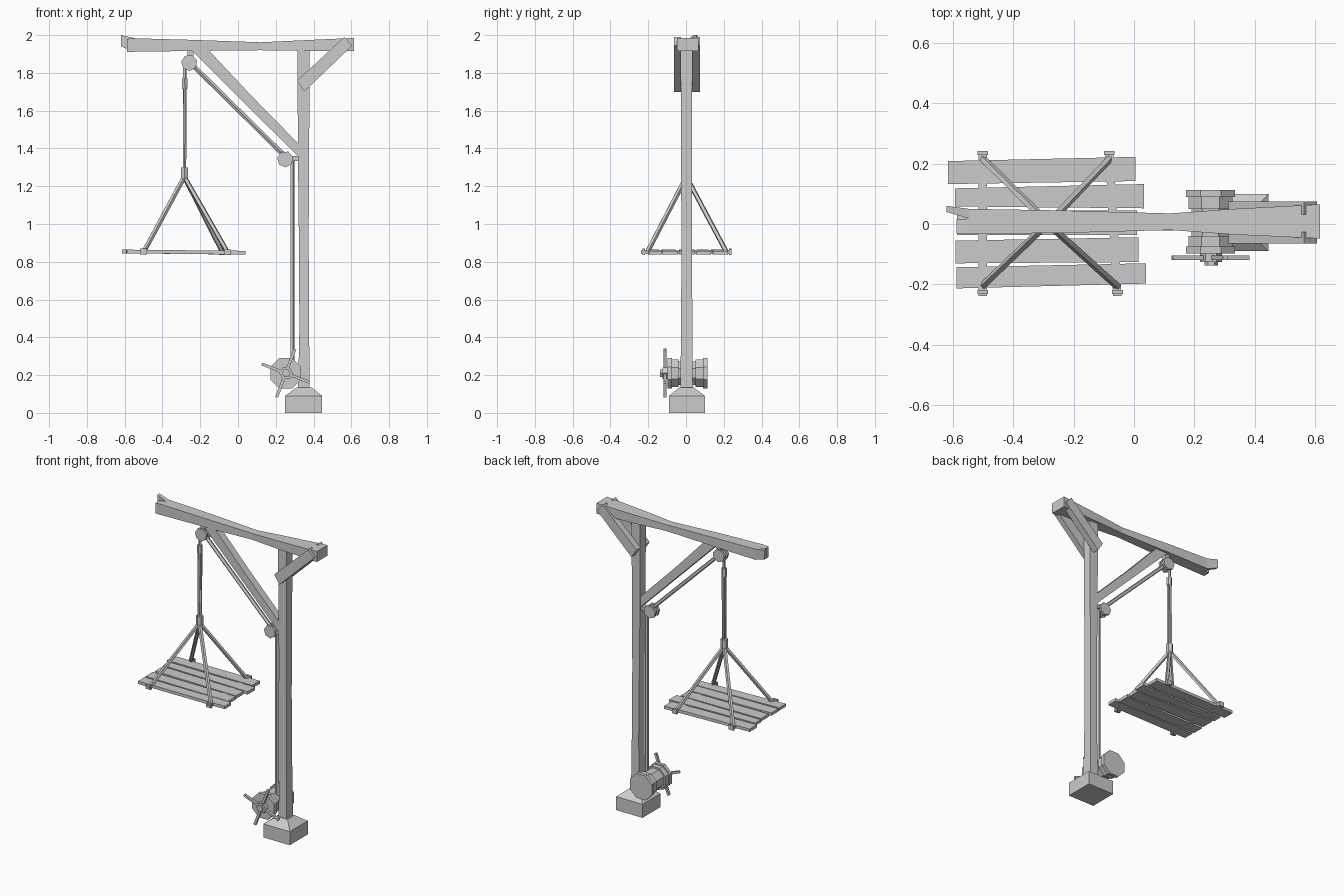
import bpy, bmesh, math
from mathutils import Vector

if "Cube" in bpy.data.objects:
    bpy.data.objects.remove(bpy.data.objects["Cube"])


def finish(bm, name):
    bmesh.ops.recalc_face_normals(bm, faces=bm.faces)
    me = bpy.data.meshes.new(name)
    bm.to_mesh(me)
    bm.free()
    ob = bpy.data.objects.new(name, me)
    bpy.context.collection.objects.link(ob)
    return ob


def loft(name, rings):
    """Skin a closed solid through rings of points."""
    bm = bmesh.new()
    vs = [[bm.verts.new(p) for p in r] for r in rings]
    n = len(vs[0])
    for a, b in zip(vs, vs[1:]):
        for i in range(n):
            j = (i + 1) % n
            bm.faces.new((a[i], a[j], b[j], b[i]))
    bm.faces.new(vs[0])
    bm.faces.new(vs[-1])
    return finish(bm, name)


def xsec(x, y0, y1, z0, z1):
    return [(x, y0, z0), (x, y1, z0), (x, y1, z1), (x, y0, z1)]


def zsec(z, x0, x1, y0, y1):
    return [(x0, y0, z), (x1, y0, z), (x1, y1, z), (x0, y1, z)]


def box(name, x0, x1, y0, y1, z0, z1):
    return loft(name, [xsec(x0, y0, y1, z0, z1), xsec(x1, y0, y1, z0, z1)])


def rod(name, p, q, r, sides=5):
    """Straight faceted rope or stick between two points."""
    p, q = Vector(p), Vector(q)
    rot = (q - p).to_track_quat('Z', 'Y')
    ring = [rot @ Vector((r * math.cos(t), r * math.sin(t), 0))
            for t in (math.tau * (i + .5) / sides for i in range(sides))]
    return loft(name, [[p + v for v in ring], [q + v for v in ring]])


def lathe_y(name, cx, cz, profile, sides=8, turn=0.0):
    """Stack of (y, radius) rings around an axis along y."""
    return loft(name, [[(cx + r * math.cos(turn + math.tau * i / sides), y,
                         cz + r * math.sin(turn + math.tau * i / sides))
                        for i in range(sides)] for y, r in profile])


def slab(name, outline, y0, y1):
    """Outline in x,z extruded along y."""
    return loft(name, [[(x, y, z) for x, z in outline] for y in (y0, y1)])


# Footing and crooked post
loft("footing", [zsec(0, .25, .445, -.09, .10), zsec(.09, .25, .445, -.09, .10),
                 zsec(.135, .31, .39, -.035, .04)])
loft("post", [zsec(.12, .318, .38, -.03, .036), zsec(.45, .325, .376, -.026, .034),
              zsec(.95, .322, .374, -.024, .031), zsec(1.4, .317, .377, -.027, .031),
              zsec(1.93, .315, .378, -.028, .033)])

# Top beam, sagging in the middle, with a split left end
loft("beam", [xsec(-.545, -.032, .05, 1.912, 1.983), xsec(-.25, -.03, .045, 1.916, 1.975),
              xsec(.12, -.02, .035, 1.92, 1.962), xsec(.33, -.035, .05, 1.917, 1.972),
              xsec(.615, -.048, .065, 1.915, 1.985)])
loft("beam_split_back", [xsec(-.545, .018, .05, 1.912, 1.983),
                         xsec(-.62, .04, .06, 1.94, 2.0)])
loft("beam_split_front", [xsec(-.545, -.032, .018, 1.912, 1.983),
                          xsec(-.587, -.032, .015, 1.911, 1.98)])

# Rear knee braces on both sides, and the long arm brace
knee = [(.562, 1.99), (.605, 1.945), (.35, 1.70), (.312, 1.758)]
slab("knee_brace_front", knee, -.064, -.027)
slab("knee_brace_back", knee, .032, .075)
slab("arm_brace", [(-.245, 1.92), (-.155, 1.92), (.06, 1.69), (.32, 1.425),
                   (.32, 1.355), (.02, 1.655)], -.022, .028)

# Pulleys and their brackets
for label, x, z in (("upper", -.258, 1.853), ("lower", .25, 1.343)):
    lathe_y(label + "_pulley", x, z, [(-.024, .043), (-.009, .043), (-.007, .034),
            (.011, .034), (.013, .043), (.028, .043)], 7, .3)
box("upper_bracket", -.268, -.236, -.014, .018, 1.86, 1.92)
box("lower_bracket", .26, .325, -.014, .018, 1.333, 1.36)

# Hoisting ropes
rod("hoist_rope_diagonal", (-.245, .002, 1.846), (.24, .002, 1.368), .013)
rod("hoist_rope_vertical", (.287, .002, 1.345), (.287, .002, .24), .012)
rod("hanging_rope", (-.282, .002, 1.85), (-.282, .002, 1.74), .010)
for i, y in enumerate((-.008, .010)):
    rod(f"sling_rope_{i}", (-.281, y, 1.74), (-.283, y * 1.2, 1.26), .009)
rod("upper_knot", (-.282, .002, 1.715), (-.282, .002, 1.77), .017, 6)
rod("lower_knot", (-.284, .002, 1.235), (-.284, .002, 1.30), .022, 6)

# Platform planks: x start, x end, low y and high y at left, then at right
planks = [(-.615, .005, .132, .208, .142, .222), (-.592, .033, .058, .118, .052, .132),
          (-.585, .010, -.036, .046, -.036, .044), (-.59, .015, -.13, -.055, -.126, -.044),
          (-.587, .040, -.213, -.143, -.197, -.130)]
for i, (x0, x1, a, b, c, d) in enumerate(planks):
    loft(f"plank_{i + 1}", [xsec(x0, a, b, .845, .864), xsec(x1, c, d, .838, .858)])

# Cross battens and the four sling legs
for label, xf, xb, z in (("left", -.5, -.5, .843), ("right", -.055, -.082, .840)):
    w = .014
    loft(label + "_batten", [[(x - w, y, z), (x + w, y, z), (x + w, y, z + .016),
                              (x - w, y, z + .016)] for x, y in ((xf, -.238), (xb, .24))])
    for end, x, y in (("front", xf, -.205), ("back", xb, .215)):
        rod(f"sling_leg_{label}_{end}", (-.284, .002, 1.25), (x, y, .85), .013)
        s = math.copysign(.013, y)
        box(f"lashing_{label}_{end}", x - .018, x + .018, *sorted((y + s, y + s * 2)),
            z - .004, z + .026)

# Winch drum with flanges
lathe_y("winch_drum", .253, .21, [(-.097, .088), (-.074, .088), (-.074, .079), (-.04, .079),
        (-.04, .068), (.05, .068), (.05, .079), (.09, .079), (.09, .088), (.113, .088)], 8, .39)
lathe_y("winch_hub", .255, .21, [(-.09, .036), (-.125, .036), (-.125, .022), (-.138, .022)], 6)
for i in range(4):
    t = math.radians(69 + 90 * i)
    rod(f"winch_handle_{i + 1}", (.253, -.112, .21),
        (.253 + .136 * math.cos(t), -.112, .21 + .136 * math.sin(t)), .011, 4)
